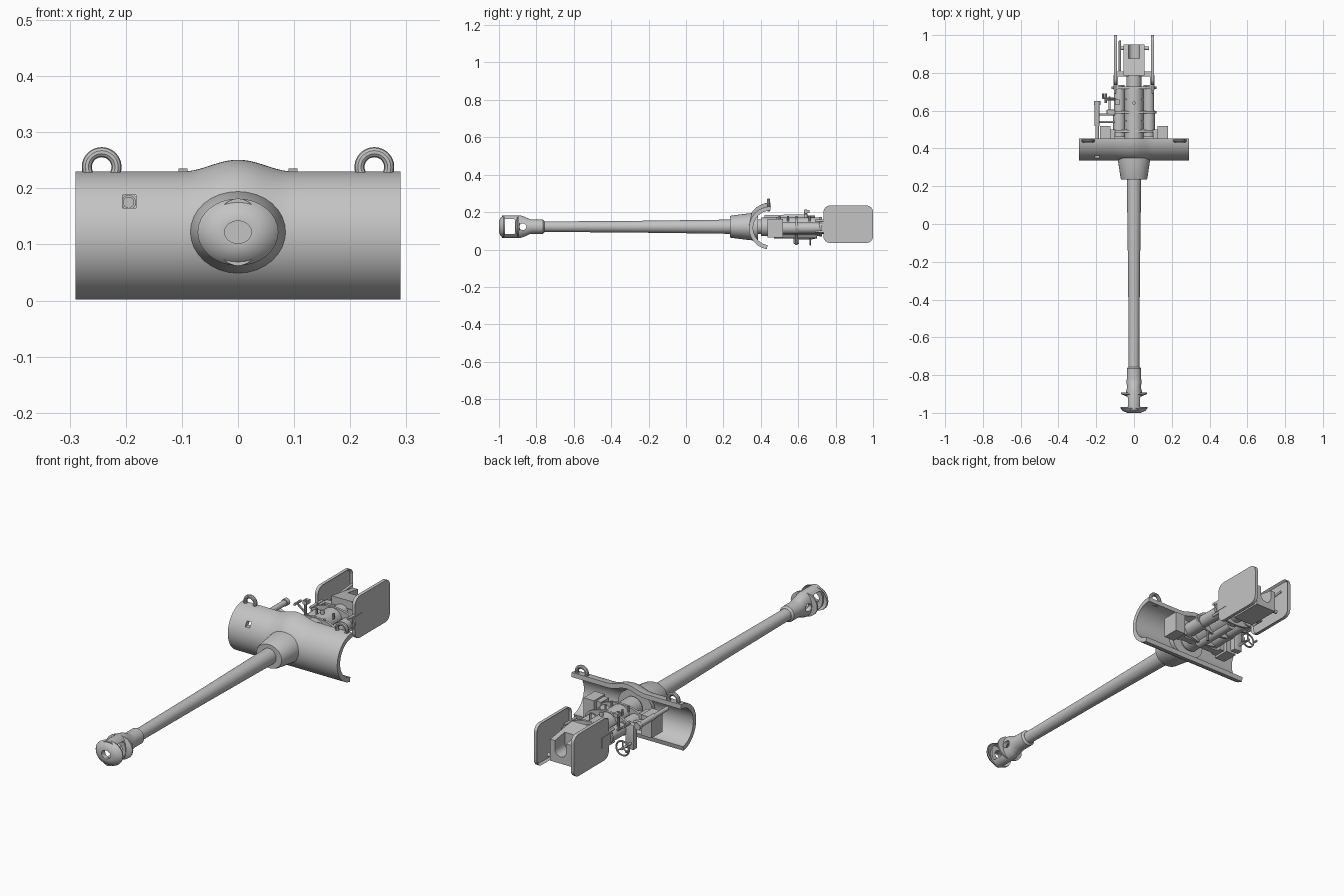
import bpy, bmesh, math
from mathutils import Vector, Matrix

if "Cube" in bpy.data.objects:
    bpy.data.objects.remove(bpy.data.objects["Cube"])

AX = 0.122  # height of the gun axis
steel = bpy.data.materials.new("grey_steel")
steel.diffuse_color = (0.55, 0.55, 0.55, 1)
steel.use_nodes = True
steel.node_tree.nodes["Principled BSDF"].inputs["Base Color"].default_value = steel.diffuse_color


def finish(name, bm):
    bmesh.ops.recalc_face_normals(bm, faces=bm.faces)
    me = bpy.data.meshes.new(name)
    bm.to_mesh(me)
    bm.free()
    me.materials.append(steel)
    ob = bpy.data.objects.new(name, me)
    bpy.context.collection.objects.link(ob)
    return ob


def lathe(name, prof, x=0, z=AX, sx=1, sz=1, n=32, closed=False):
    """Revolve (y, radius) points about a line parallel to y."""
    bm = bmesh.new()
    rings = [[bm.verts.new((x + r * sx * math.cos(2 * math.pi * i / n), y,
                            z + r * sz * math.sin(2 * math.pi * i / n)))
              for i in range(n)] for y, r in prof]
    pairs = list(zip(rings, rings[1:]))
    if closed:
        pairs.append((rings[-1], rings[0]))
    for a, b in pairs:
        for i in range(n):
            j = (i + 1) % n
            bm.faces.new((a[i], a[j], b[j], b[i]))
    if not closed:
        bm.faces.new(rings[0])
        bm.faces.new(rings[-1])
    return finish(name, bm)


def box(name, x, y, z, bevel=0):
    bm = bmesh.new()
    bmesh.ops.create_cube(bm, size=1)
    for v in bm.verts:
        v.co = [(r[0] + r[1]) / 2 + c * (r[1] - r[0]) for c, r in zip(v.co, (x, y, z))]
    if bevel:
        bmesh.ops.bevel(bm, geom=bm.edges[:], offset=bevel, segments=2,
                        affect='EDGES', profile=0.5)
    return finish(name, bm)


def rod(name, a, b, r, n=12):
    a, b = Vector(a), Vector(b)
    d = b - a
    bm = bmesh.new()
    m = Matrix.Translation((a + b) / 2) @ d.to_track_quat('Z', 'Y').to_matrix().to_4x4()
    bmesh.ops.create_cone(bm, cap_ends=True, segments=n, radius1=r, radius2=r,
                          depth=d.length, matrix=m)
    return finish(name, bm)


def torus(name, c, R, r):
    """Ring lying in the xz plane."""
    prof = [(c[1] + r * math.sin(t), R + r * math.cos(t))
            for t in (2 * math.pi * k / 10 for k in range(10))]
    return lathe(name, prof, c[0], c[2], closed=True)


def cut(ob, *cutters):
    for c in cutters:
        m = ob.modifiers.new("cut", 'BOOLEAN')
        m.operation, m.object, m.solver = 'DIFFERENCE', c, 'EXACT'
        bpy.context.view_layer.objects.active = ob
        bpy.ops.object.modifier_apply(modifier=m.name)
        bpy.data.objects.remove(c)


# Mantlet: curved shell with a raised hump over the gun
bm = bmesh.new()
xs = [-0.29] + [-0.11 + 0.01 * i for i in range(23)] + [0.29]
rows = []
for k in range(33):
    a = math.radians(90 + 170 * k / 32)
    row = []
    for x in xs:
        hump = 0.021 * math.cos(min(abs(x) / 0.1, 1) * math.pi / 2) ** 2
        R = 0.115 + hump * max(0, math.sin(a)) ** 0.7
        row.append(bm.verts.new((x, 0.452 + R * math.cos(a), 0.115 + R * math.sin(a))))
    rows.append(row)
for a, b in zip(rows, rows[1:]):
    for i in range(len(xs) - 1):
        bm.faces.new((a[i], a[i + 1], b[i + 1], b[i]))
for v in bm.verts:
    v.co.z = max(v.co.z, 0)
mantlet = finish("mantlet", bm)
nrm = mantlet.data.polygons[len(mantlet.data.polygons) // 2].normal
m = mantlet.modifiers.new("thickness", 'SOLIDIFY')
m.thickness, m.offset = 0.022, (-1 if nrm.y < 0 else 1)
bpy.context.view_layer.objects.active = mantlet
bpy.ops.object.modifier_apply(modifier=m.name)
cut(mantlet, box("sight_port", (-0.206, -0.182), (0.3, 0.42), (0.165, 0.188)))

# Lifting eyes on the mantlet
for s in (-1, 1):
    torus("lifting_eye", (s * 0.243, 0.441, 0.238), 0.0265, 0.009)

# Collar and barrel
lathe("collar", [(0.235, 0.042), (0.235, 0.067), (0.243, 0.071), (0.33, 0.084),
                 (0.385, 0.09)], sz=0.84)
barrel = lathe("barrel", [(-0.83, 0.034), (-0.76, 0.028), (-0.3, 0.031), (0.235, 0.038), (0.8, 0.04)])

# Muzzle brake: tapered body, two flared baffles, side windows and bore
brake = lathe("muzzle_brake", [(-0.985, 0.06), (-0.885, 0.06), (-0.86, 0.052),
                               (-0.835, 0.04), (-0.82, 0.038), (-0.765, 0.038),
                               (-0.757, 0.029)], sx=0.72)
for v in brake.data.vertices:  # neck stays round
    if v.co.y > -0.84:
        v.co.x /= 0.72
cut(brake,
    box("window", (-0.2, 0.2), (-0.972, -0.913), (0.083, 0.163), 0.008),
    rod("rear_window", (-0.2, -0.872, AX), (0.2, -0.872, AX), 0.018, 20),
    rod("bore_cut", (0, -1.1, AX), (0, -0.8, AX), 0.024, 24))
for name, prof in (("front_baffle", [(-1.0, 0.024), (-1.0, 0.035), (-0.99, 0.06), (-0.975, 0.072),
                                     (-0.968, 0.07), (-0.98, 0.055), (-0.984, 0.024)]),
                   ("rear_baffle", [(-0.912, 0.024), (-0.912, 0.04), (-0.9, 0.07),
                                    (-0.893, 0.07), (-0.89, 0.024)])):
    lathe(name, prof, sz=0.83, closed=True)

# Cradle: central sleeve, recoil cylinders, bands and trunnion blocks
lathe("cradle_sleeve", [(0.4, 0.05), (0.72, 0.05), (0.725, 0.036), (0.79, 0.036)])
for s in (-1, 1):
    lathe("recoil_cylinder", [(0.46, 0.033), (0.6, 0.033), (0.6, 0.029), (0.735, 0.029)],
          x=s * 0.078, z=0.115, n=20)
    box("trunnion_block", sorted((s * 0.125, s * 0.18)), (0.435, 0.518), (0.065, 0.163))
    box("cradle_cheek", sorted((s * 0.1, s * 0.13)), (0.44, 0.5), (0.075, 0.155))
    for y in (0.5, 0.545, 0.59, 0.66):
        rod("cradle_bolt", (s * 0.045, y, 0.15), (s * 0.045, y, 0.178), 0.005, 6)
box("cradle_crossbar", (-0.18, 0.18), (0.45, 0.48), (0.075, 0.1))
for y in (0.485, 0.585, 0.715):
    lathe("cradle_band", [(y, 0.062), (y + 0.012, 0.062)], sx=1.9, sz=0.85)
rod("lower_cylinder", (0, 0.47, 0.082), (0, 0.7, 0.082), 0.024)

# Breech with open U-shaped back and sloped rear top
breech = box("breech", (-0.055, 0.055), (0.785, 0.95), (0.06, 0.188))
for v in breech.data.vertices:
    if v.co.y > 0.9 and v.co.z > 0.1:
        v.co.z -= 0.025
cut(breech, box("slot", (-0.03, 0.03), (0.875, 1.0), (0.122, 0.3)),
    rod("slot_round", (0, 0.875, AX), (0, 1.0, AX), 0.03, 24))
box("breech_yoke", (-0.095, 0.095), (0.78, 0.808), (0.085, 0.15))
rod("breech_lever", (-0.075, 0.81, 0.15), (-0.075, 0.97, 0.165), 0.006)
rod("breech_hinge", (-0.08, 0.93, 0.075), (0.08, 0.93, 0.075), 0.009)

# Recoil guards: rounded plates, dished on the inner side
for s in (-1, 1):
    bm = bmesh.new()
    pts = []
    for cy, cz, q in ((0.965, 0.2, 0), (0.77, 0.2, 1), (0.77, 0.07, 2), (0.965, 0.07, 3)):
        for k in range(7):
            t = math.radians(90 * q + 15 * k)
            pts.append(bm.verts.new((s * 0.106, cy + 0.035 * math.cos(t), cz + 0.035 * math.sin(t))))
    outer = bm.faces.new(pts)
    ext = bmesh.ops.extrude_face_region(bm, geom=[outer], use_keep_orig=True)
    for e in ext["geom"]:
        if isinstance(e, bmesh.types.BMVert):
            e.co.x = s * 0.09
    inner = next(f for f in bm.faces if len(f.verts) > 4 and abs(f.verts[0].co.x) < 0.1)
    bmesh.ops.recalc_face_normals(bm, faces=bm.faces)
    bmesh.ops.inset_region(bm, faces=[inner], thickness=0.008)
    bmesh.ops.translate(bm, verts=inner.verts[:], vec=(s * 0.01, 0, 0))
    finish("recoil_guard", bm)
    box("guard_bracket", sorted((s * 0.085, s * 0.108)), (0.71, 0.79), (0.1, 0.15))
    for z in (0.095, 0.155):
        rod("guard_stay", (s * 0.1, 0.69, z), (s * 0.1, 0.78, z), 0.006)

# Sight telescope on the left with its mount
lathe("sight_tube", [(0.42, 0.01), (0.52, 0.01), (0.52, 0.013), (0.63, 0.013),
                     (0.63, 0.017), (0.65, 0.017)], x=-0.195, z=0.175, n=16)
for y in (0.54, 0.58):
    rod("sight_mount", (-0.195, y, 0.17), (-0.1, y, 0.13), 0.006)

# Elevation handwheel with spokes, shaft and gearbox
WX, WY, WZ = -0.13, 0.665, 0.06
torus("handwheel", (WX, WY, WZ), 0.034, 0.004)
for k in range(3):
    t = math.radians(90 + 120 * k)
    rod("handwheel_spoke", (WX, WY, WZ),
        (WX + 0.034 * math.cos(t), WY, WZ + 0.034 * math.sin(t)), 0.003, 8)
rod("handwheel_shaft", (WX, 0.58, WZ), (WX, 0.675, WZ), 0.006)
box("gearbox", (-0.145, -0.1), (0.575, 0.605), (0.03, 0.15), 0.004)
rod("handwheel_grip", (WX - 0.034, 0.665, WZ), (WX - 0.034, 0.69, WZ), 0.005, 8)

# Small controls above the cradle
rod("firing_arm", (-0.09, 0.66, 0.13), (-0.15, 0.66, 0.175), 0.005, 8)
rod("firing_handle", (-0.15, 0.64, 0.175), (-0.15, 0.69, 0.175), 0.006, 8)
rod("control_post", (-0.09, 0.64, 0.13), (-0.09, 0.64, 0.215), 0.006, 8)
box("control_head", (-0.1, -0.078), (0.63, 0.66), (0.195, 0.212))
rod("cradle_stop", (0, 0.64, 0.16), (0, 0.64, 0.19), 0.009)
rod("drain_post", (0.05, 0.59, 0.025), (0.05, 0.59, 0.09), 0.006, 8)

# Smooth curved parts while keeping crisp edges
bpy.ops.object.select_all(action='SELECT')
bpy.context.view_layer.objects.active = mantlet
bpy.ops.object.shade_smooth_by_angle(angle=math.radians(32))
